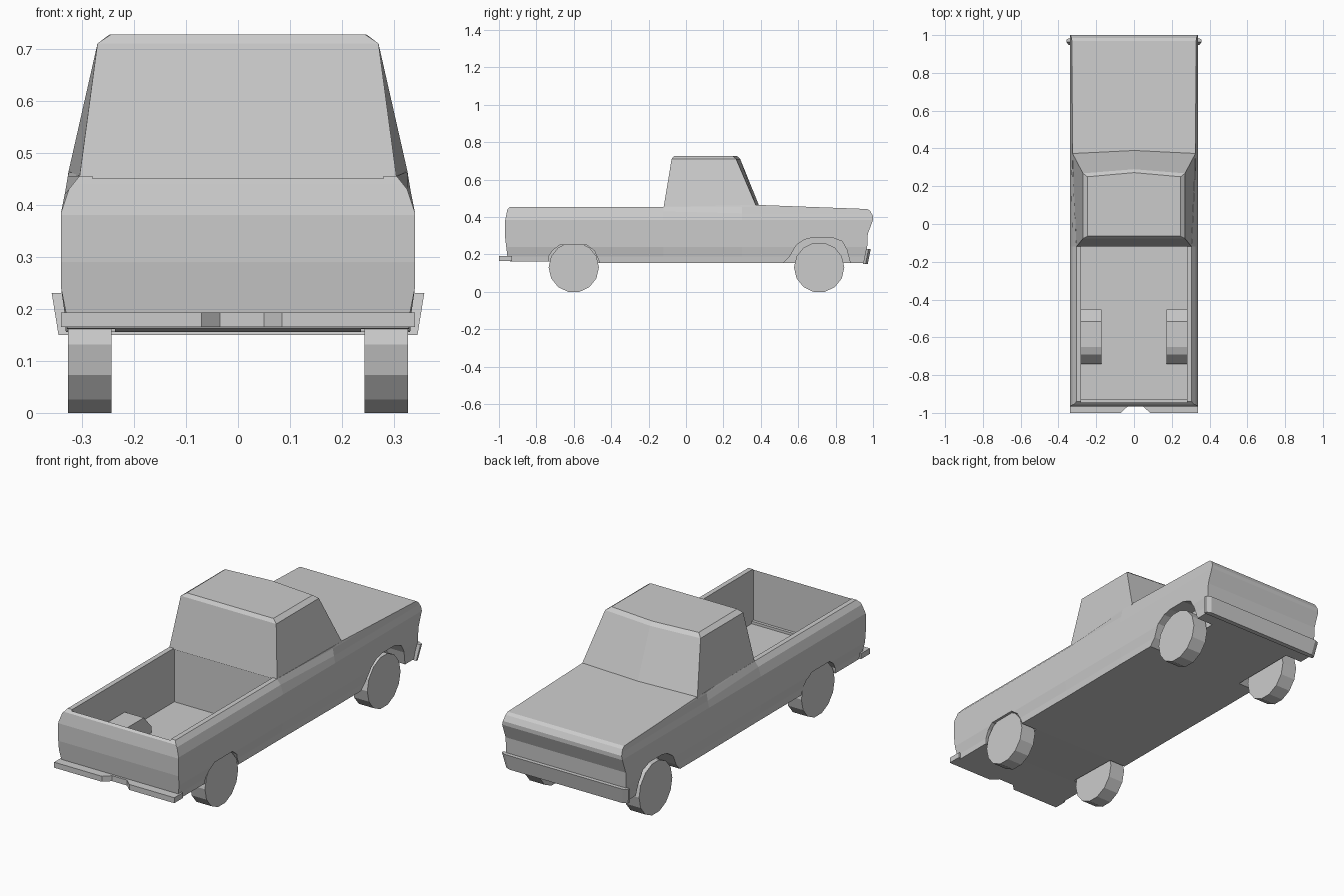
import bpy, bmesh, math

if "Cube" in bpy.data.objects:
    bpy.data.objects.remove(bpy.data.objects["Cube"])


def loft(name, rings):
    """Skin equal-length rings of 3D points and cap both ends."""
    bm = bmesh.new()
    vs = [[bm.verts.new(p) for p in ring] for ring in rings]
    n = len(vs[0])
    for a, b in zip(vs, vs[1:]):
        for i in range(n):
            j = (i + 1) % n
            bm.faces.new((a[i], a[j], b[j], b[i]))
    bm.faces.new(vs[0])
    bm.faces.new(vs[-1])
    bmesh.ops.recalc_face_normals(bm, faces=bm.faces)
    me = bpy.data.meshes.new(name)
    bm.to_mesh(me)
    bm.free()
    ob = bpy.data.objects.new(name, me)
    bpy.context.collection.objects.link(ob)
    return ob


def side_prism(name, yz, x0, x1):
    return loft(name, [[(x, y, z) for y, z in yz] for x in (x0, x1)])


def combine(ob, other, operation):
    """Apply a boolean and discard the helper."""
    m = ob.modifiers.new("bool", 'BOOLEAN')
    m.operation, m.object, m.solver = operation, other, 'EXACT'
    bpy.context.view_layer.objects.active = ob
    bpy.ops.object.modifier_apply(modifier=m.name)
    bpy.data.objects.remove(other)


def section(y, half):
    return [(x, y, z) for x, z in half] + [(-x, y, z) for x, z in reversed(half)]


# Body: lofted cross-sections trimmed by the side profile
bed_sec = [(.327, .14), (.33, .19), (.34, .24), (.34, .385), (.325, .43), (.305, .455), (.29, .48)]
hood_sec = [(.33, .14), (.333, .19), (.34, .24), (.34, .385), (.333, .42), (.327, .455), (.318, .49)]
body = loft("truck_body", [section(-1.1, bed_sec), section(-.12, bed_sec),
                           section(.3, hood_sec), section(1.1, hood_sec)])
profile = [(-.94, .162), (-.955, .19), (-.967, .29), (-.967, .38), (-.955, .44), (-.94, .455),
           (-.12, .455), (.38, .465), (.97, .443), (.985, .432), (1, .405), (1, .385),
           (.972, .31), (.965, .155), (-.46, .155), (-.75, .162)]
combine(body, side_prism("profile_trim", profile, -.5, .5), 'INTERSECT')

# Open cargo bed
bed = [(-.945, .18), (-.115, .18), (-.115, .6), (-.945, .6)]
combine(body, side_prism("bed_cut", bed, -.28, .28), 'DIFFERENCE')

# Wheel housings in the bed and wheel arches in the sides
housing = [(-.742, .17), (-.742, .205), (-.69, .265), (-.65, .28), (-.515, .28), (-.452, .21), (-.452, .17)]
rear_arch = [(-.74, .1), (-.735, .19), (-.71, .225), (-.675, .25), (-.53, .25),
             (-.49, .22), (-.465, .165), (-.46, .1)]
front_arch = [(.52, .1), (.52, .155), (.555, .19), (.59, .25), (.635, .28), (.68, .291),
              (.78, .291), (.835, .27), (.86, .225), (.878, .155), (.878, .1)]
for s in (-1, 1):
    combine(body, side_prism("bed_housing", housing, s * .172, s * .3), 'UNION')
    for arch in (rear_arch, front_arch):
        combine(body, side_prism("arch_cut", arch, s * .236, s * .5), 'DIFFERENCE')

# Cab: bowed windscreen, tapered sides, bevelled roof
def cab_ring(rear, front, centre_y):
    (xr, yr, zr), (xf, yf, zf) = rear, front
    return [(-xr, yr, zr), (xr, yr, zr), (xf, yf, zf), (0, centre_y, zf), (-xf, yf, zf)]


loft("cab", [cab_ring((.305, -.12, .45), (.327, .376, .458), .392),
             cab_ring((.27, -.077, .71), (.27, .268, .71), .29),
             cab_ring((.245, -.064, .727), (.247, .25, .727), .272)])

# Rear bumper with a centre step notch
outline = [(-.34, -.93), (-.34, -1), (-.07, -1), (-.035, -.967),
           (.05, -.967), (.085, -1), (.34, -1), (.34, -.93)]
loft("rear_bumper", [[(x, y, z) for x, y in outline] for z in (.165, .193)])

# Front bumper, flared and leaning outward toward the top
def bumper_ring(half, y, z):
    return [(-half, y - .025, z), (half, y - .025, z), (half, y - .012, z),
            (half - .025, y, z), (.025 - half, y, z), (-half, y - .012, z)]


loft("front_bumper", [bumper_ring(.345, .972, .15), bumper_ring(.358, .988, .23)])

# Fourteen-sided wheels, flat side down
R, N = .1345, 14
axle_z = R * math.cos(math.pi / N)
for end, y in (("rear", -.6), ("front", .712)):
    for side, s in (("left", -1), ("right", 1)):
        pts = [(y + R * math.cos(2 * math.pi * i / N), axle_z + R * math.sin(2 * math.pi * i / N))
               for i in range(N)]
        side_prism(f"{end}_{side}_wheel", pts, s * .243, s * .327)
